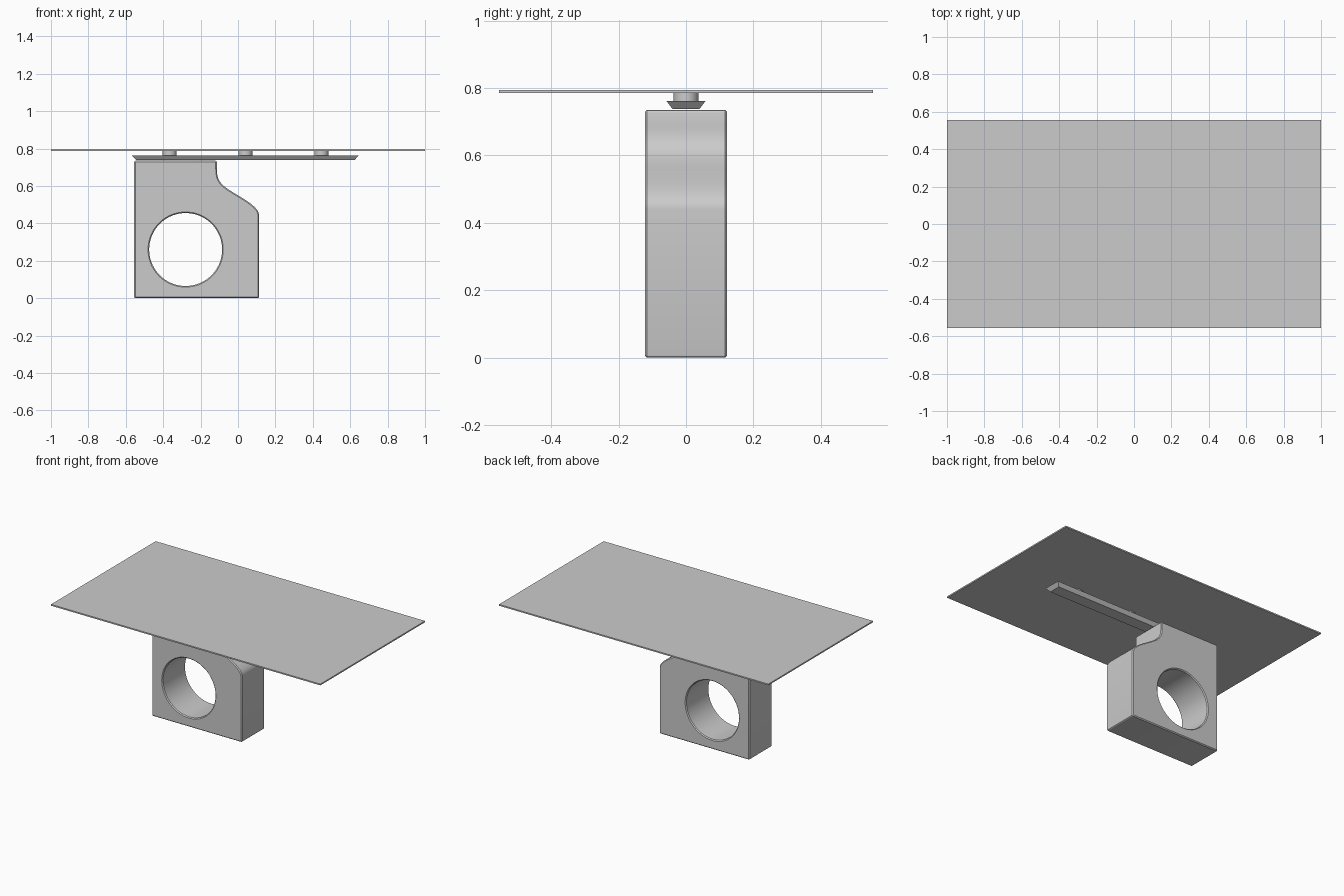
import bpy, bmesh
from math import pi, cos, sin, radians
from mathutils import Vector
from mathutils.geometry import interpolate_bezier

if "Cube" in bpy.data.objects:
    bpy.data.objects.remove(bpy.data.objects["Cube"])


def finish(name, bm, smooth=False):
    bmesh.ops.recalc_face_normals(bm, faces=bm.faces)
    mesh = bpy.data.meshes.new(name)
    bm.to_mesh(mesh)
    bm.free()
    obj = bpy.data.objects.new(name, mesh)
    bpy.context.collection.objects.link(obj)
    if smooth:
        bpy.ops.object.select_all(action='DESELECT')
        obj.select_set(True)
        bpy.context.view_layer.objects.active = obj
        bpy.ops.object.shade_smooth_by_angle(angle=radians(30))
    return obj


def box(name, lo, hi, bottom_inset=(0, 0)):
    bm = bmesh.new()
    bmesh.ops.create_cube(bm, size=1)
    for v in bm.verts:
        low = v.co.z < 0
        for i in range(3):
            side = 1 if v.co[i] > 0 else -1
            v.co[i] = hi[i] if side > 0 else lo[i]
            if low and i < 2:
                v.co[i] -= side * bottom_inset[i]
    return finish(name, bm)


def arc(cx, cz, r, a0, a1, n):
    return [Vector((cx + r * cos(radians(a0 + (a1 - a0) * i / n)),
                    cz + r * sin(radians(a0 + (a1 - a0) * i / n)))) for i in range(n + 1)]


def inset(loop, d):
    # mitred offset to the left of the travel direction
    out = []
    for i, p in enumerate(loop):
        e1 = (p - loop[i - 1]).normalized()
        e2 = (loop[(i + 1) % len(loop)] - p).normalized()
        n1, n2 = Vector((-e1.y, e1.x)), Vector((-e2.y, e2.x))
        out.append(p + (n1 + n2) * d / (1 + n1.dot(n2)))
    return out


def bezier(*pts):
    a, h1, h2, b = [Vector((x, z, 0)) for x, z in pts]
    return [p.to_2d() for p in interpolate_bezier(a, h1, h2, b, 16)]


# Support block: outer outline with an S-shaped shoulder, and a round bore
L, R, T, TOP, r = -0.555, 0.113, -0.113, 0.735, 0.008
lower = bezier((R, 0.44), (R, 0.48), (0.06, 0.513), (0, 0.55))
upper = bezier((0, 0.55), (-0.085, 0.60), (T, 0.62), (T, 0.69))
outline = (arc(L + r, r, r, 180, 270, 3) + arc(R - r, r, r, 270, 360, 3)
           + lower + upper[1:]
           + arc(T - r, TOP - r, r, 0, 90, 3) + arc(L + r, TOP - r, r, 90, 180, 3))
bore = arc(-0.28, 0.26, 0.195, 360, 0, 72)[:-1]

HALF, BEV = 0.122, 0.006
bm = bmesh.new()
caps = {-1: [], 1: []}
for loop in (outline, bore):
    rings = []
    for y, d in ((-HALF, BEV), (-HALF + BEV, 0), (HALF - BEV, 0), (HALF, BEV)):
        rings.append([bm.verts.new((p.x, y, p.y)) for p in inset(loop, d)])
    n = len(loop)
    for a, b in zip(rings, rings[1:]):
        for i in range(n):
            j = (i + 1) % n
            bm.faces.new((a[i], a[j], b[j], b[i]))
    for side, ring in ((-1, rings[0]), (1, rings[-1])):
        caps[side] += [bm.edges.get((ring[i - 1], ring[i])) for i in range(n)]
for side, edges in caps.items():
    bmesh.ops.triangle_fill(bm, edges=edges, use_beauty=True, normal=(0, side, 0))
finish("support_block", bm, True)

# Tapered rail on top of the block
box("rail", (-0.566, -0.058, 0.738), (0.645, 0.058, 0.762), (0.022, 0.018))

# Round spacers between rail and plate
for k, x in enumerate((-0.366, 0.04, 0.446)):
    bm = bmesh.new()
    bmesh.ops.create_cone(bm, cap_ends=True, segments=48, radius1=0.037,
                          radius2=0.037, depth=0.026)
    bmesh.ops.translate(bm, verts=bm.verts, vec=(x, 0, 0.774))
    finish("spacer_%d" % (k + 1), bm, True)

# Thin top plate
box("top_plate", (-1, -0.555, 0.786), (1, 0.555, 0.795))
